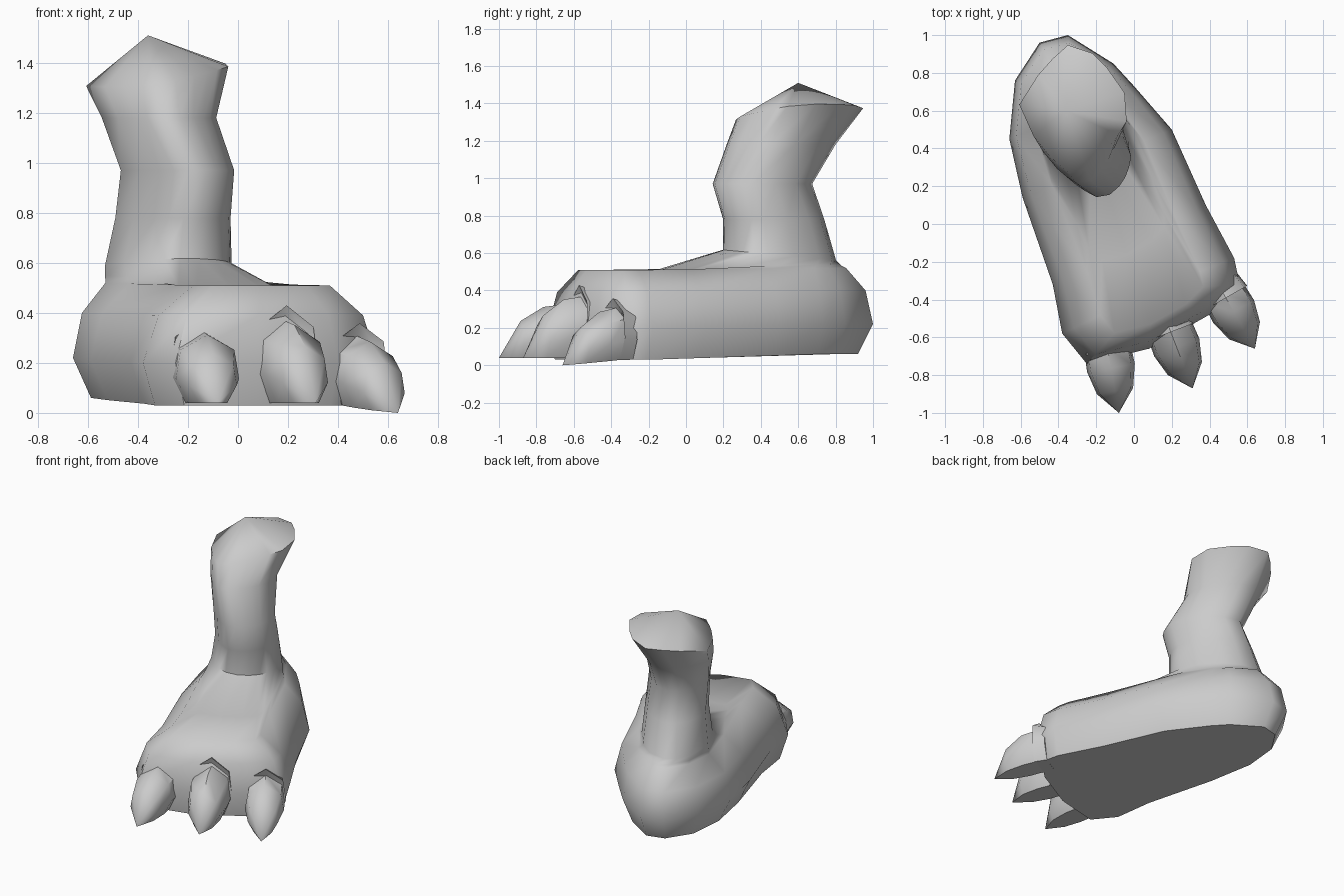
import bpy, bmesh, math
from mathutils import Vector

cube = bpy.data.objects.get("Cube")
if cube:
    bpy.data.objects.remove(cube)

skin = bpy.data.materials.new("grey skin")
skin.use_nodes = True
grey = (0.6, 0.6, 0.6, 1)
skin.diffuse_color = grey
skin.node_tree.nodes["Principled BSDF"].inputs["Base Color"].default_value = grey


def loft(name, rings, tip, angle):
    """Skin a stack of equal rings, flat at the start and closed to a point."""
    bm = bmesh.new()
    loops = [[bm.verts.new(p) for p in ring] for ring in rings]
    n = len(loops[0])
    for a, b in zip(loops, loops[1:]):
        for i in range(n):
            j = (i + 1) % n
            bm.faces.new((a[i], a[j], b[j], b[i]))
    bm.faces.new(loops[0])
    end = bm.verts.new(tip)
    for i in range(n):
        bm.faces.new((loops[-1][i], loops[-1][(i + 1) % n], end))
    bmesh.ops.recalc_face_normals(bm, faces=bm.faces)
    mesh = bpy.data.meshes.new(name)
    bm.to_mesh(mesh)
    bm.free()
    mesh.materials.append(skin)
    obj = bpy.data.objects.new(name, mesh)
    bpy.context.collection.objects.link(obj)
    bpy.ops.object.select_all(action="DESELECT")
    obj.select_set(True)
    bpy.context.view_layer.objects.active = obj
    bpy.ops.object.shade_smooth_by_angle(angle=math.radians(angle))


# Widest outline of the foot, from the heel round the right side to the toes
outline = [Vector(p) for p in (
    (-.35, 1), (-.5, .96), (-.63, .76), (-.66, .45), (-.59, .14), (-.43, -.32),
    (-.38, -.58), (-.25, -.74), (.08, -.66), (.4, -.48), (.56, -.32),
    (.53, -.18), (.38, .1), (.2, .5), (0, .73), (-.11, .85))]
heel, ball = Vector((-.3, .6)), Vector((.1, -.35))
ankle = Vector((-.28, .5))


def foot_ring(pull_heel, pull_toe, z_heel, z_toe):
    """Outline drawn in towards the axis of the foot."""
    ring = []
    axis = ball - heel
    for p in outline:
        s = min(1, max(0, (p - heel).dot(axis) / axis.length_squared))
        q = p.lerp(heel + axis * s, pull_heel + (pull_toe - pull_heel) * s)
        ring.append(Vector((q.x, q.y, z_heel + (z_toe - z_heel) * s)))
    return ring


def leg_ring(cx, cy, z, rx, ry, diamond, skew=0, tilt_x=0, tilt_y=0):
    """Ellipse, squeezed towards a diamond, following the outline's order."""
    ring = []
    for i, p in enumerate(outline):
        d = p - ankle
        true = math.atan2(d.y, d.x) % math.tau
        even = math.radians(98) + math.tau * i / len(outline)
        true += math.tau * round((even - true) / math.tau)
        a = (true + even) / 2
        c, s = math.cos(a), math.sin(a)
        f = 1 - diamond * (1 - 1 / (abs(c) + abs(s)))
        x, y = rx * c * f, ry * s * f
        ring.append(Vector((cx + x - skew * y, cy + y,
                            z + tilt_x * x + tilt_y * y)))
    return ring


# Instep: halfway from the foot's top edge to the leg, sagging where it is long
top_edge = foot_ring(.36, .42, .52, .51)
leg_base = leg_ring(-.28, .5, .59, .25, .31, .15, .25, 0, -.09)
instep = []
for a, b in zip(top_edge, leg_base):
    p = a.lerp(b, .5)
    p.z -= .08 * (a - b).length
    instep.append(p)

# Foot and leg in one skin
loft("foot_and_leg", [
    foot_ring(.2, .1, .06, .03),
    foot_ring(0, 0, .22, .2),
    foot_ring(.1, .13, .4, .39),
    top_edge,
    instep,
    leg_base,
    leg_ring(-.26, .47, .78, .23, .28, .25, .25),
    leg_ring(-.24, .41, .97, .23, .28, .4, .25),
    leg_ring(-.31, .51, 1.18, .24, .31, .5, .1),
    leg_ring(-.31, .61, 1.35, .31, .37, .7, 0, .15, .09),
], (-.36, .6, 1.51), 60)

# Half of the almond-shaped claw section: width and height as fractions
half = [(0, 1), (.85, .78), (1, .36), (.6, 0)]
section = half + [(-w, h) for w, h in reversed(half[1:])]


def claw(name, base, tip, tip_z, width, bottom, top):
    """Claw coming out from under a pointed fold of skin."""
    base, tip = Vector(base), Vector(tip)
    reach = tip - base
    side = Vector((-reach.y, reach.x)).normalized() * width / 2

    def ring(along, wide, high):
        pts = []
        for w, h in section:
            p = base + reach * along + side * w * wide
            floor = bottom + (tip_z - bottom) * max(0, along)
            pts.append((p.x, p.y, floor + (top - bottom) * h * high))
        return pts

    # back, rim of the fold, recess under the fold, two claw rings
    loft(name, [ring(-.22, .9, .9), ring(.04, 1, 1), ring(-.02, .92, .84),
                ring(.3, .95, .8), ring(.66, .72, .58)],
         (tip.x, tip.y, tip_z), 50)


claw("right_claw", (-.14, -.66), (-.08, -1), .04, .27, .04, .38)
claw("middle_claw", (.19, -.56), (.31, -.87), .04, .27, .04, .43)
claw("left_claw", (.48, -.38), (.64, -.66), 0, .26, .03, .36)
